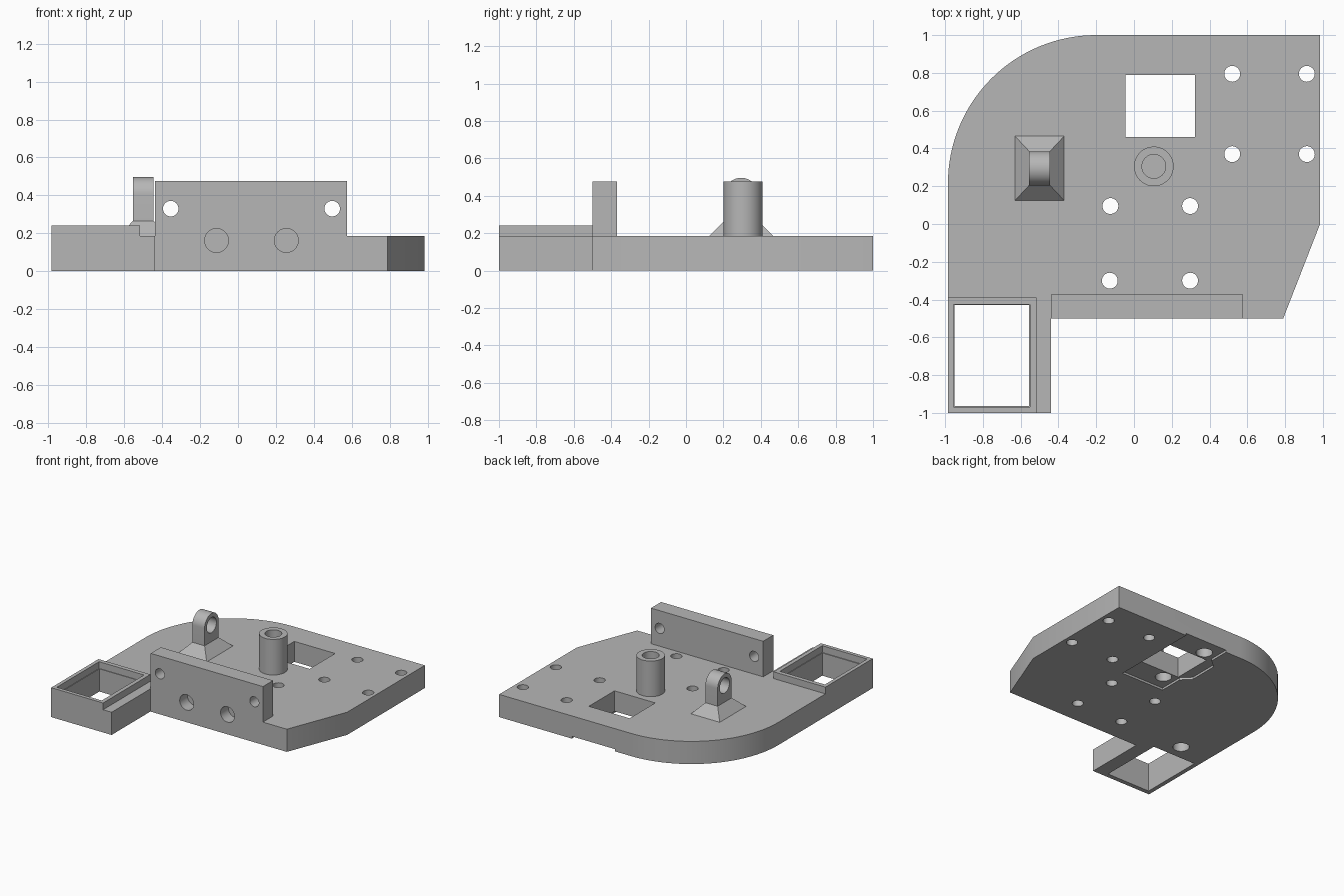
import bpy
import bmesh
from math import radians, sin, cos, pi
from mathutils import Matrix

if "Cube" in bpy.data.objects:
    bpy.data.objects.remove(bpy.data.objects["Cube"])

grey = bpy.data.materials.new("plain grey")
grey.use_nodes = True
tone = (0.47, 0.47, 0.47, 1)
grey.diffuse_color = tone
grey.node_tree.nodes["Principled BSDF"].inputs["Base Color"].default_value = tone


def finish(name, bm):
    bmesh.ops.recalc_face_normals(bm, faces=bm.faces)
    mesh = bpy.data.meshes.new(name)
    bm.to_mesh(mesh)
    bm.free()
    mesh.materials.append(grey)
    obj = bpy.data.objects.new(name, mesh)
    bpy.context.collection.objects.link(obj)
    return obj


def prism(name, outline, low, high, axis="z"):
    """Extrude an outline along z, or a (y, z) outline along x."""
    place = (lambda p, h: (p[0], p[1], h)) if axis == "z" else (lambda p, h: (h, p[0], p[1]))
    bm = bmesh.new()
    face = bm.faces.new([bm.verts.new(place(p, low)) for p in outline])
    extruded = bmesh.ops.extrude_face_region(bm, geom=[face])["geom"]
    shift = Matrix.Translation(place((0, 0), high - low))
    bmesh.ops.transform(bm, matrix=shift, verts=[v for v in extruded if isinstance(v, bmesh.types.BMVert)])
    return finish(name, bm)


def box(name, x, y, z):
    return prism(name, [(x[0], y[0]), (x[1], y[0]), (x[1], y[1]), (x[0], y[1])], *z)


def rod(name, centre, radius, length, axis="z"):
    turn = {"x": Matrix.Rotation(pi / 2, 4, "Y"), "y": Matrix.Rotation(pi / 2, 4, "X"), "z": Matrix()}[axis]
    bm = bmesh.new()
    bmesh.ops.create_cone(bm, cap_ends=True, segments=40, radius1=radius, radius2=radius,
                          depth=length, matrix=Matrix.Translation(centre) @ turn)
    return finish(name, bm)


def arc(cx, cy, r, start, end, steps):
    angles = [radians(start + (end - start) * i / steps) for i in range(steps + 1)]
    return [(cx + r * cos(a), cy + r * sin(a)) for a in angles]


def cut(targets, cutters):
    for target in targets:
        bpy.context.view_layer.objects.active = target
        for cutter in cutters:
            mod = target.modifiers.new("cut", "BOOLEAN")
            mod.operation = "DIFFERENCE"
            mod.solver = "EXACT"
            mod.object = cutter
            bpy.ops.object.modifier_apply(modifier=mod.name)
    for cutter in cutters:
        bpy.data.objects.remove(cutter)


TOP = 0.185

# Base plate with one rounded corner, one clipped corner and a front tab
outline = [(-0.985, -1), (-0.44, -1), (-0.44, -0.5), (0.79, -0.5), (0.985, 0), (0.985, 1)]
outline += arc(-0.2, 0.215, 0.785, 90, 180, 32)
plate = prism("base_plate", outline, 0, TOP)

# Upright front wall, raised tray rim
wall = box("front_wall", (-0.437, 0.575), (-0.5, -0.37), (TOP, 0.475))
rim = box("tray_rim", (-0.985, -0.517), (-1, -0.39), (TOP, 0.24))

# Hollow post
post = rod("hollow_post", (0.105, 0.305, 0.33), 0.105, 0.29)
cut([post], [rod("bore", (0.105, 0.305, 0.4), 0.063, 0.36)])

# Lug with a rounded top and a cross hole
lug_outline = [(0.205, 0.265), (0.385, 0.265)] + arc(0.295, 0.406, 0.09, 0, 180, 24)
lug = prism("lug", lug_outline, -0.555, -0.445, axis="x")
cut([lug], [rod("bore", (-0.5, 0.295, 0.4), 0.062, 0.3, "x")])

# Sloped foot under the lug
foot = box("lug_foot", (-0.63, -0.37), (0.125, 0.465), (TOP, 0.265))
for v in foot.data.vertices:
    if v.co.z > 0.2:
        v.co.x = -0.555 if v.co.x < -0.5 else -0.445
        v.co.y = 0.205 if v.co.y < 0.295 else 0.385

# Tray opening through rim and plate, with a fine ledge
cut([rim], [box("opening", (-0.955, -0.55), (-0.97, -0.425), (0.1, 0.3))])
cut([plate], [box("opening", (-0.95, -0.555), (-0.963, -0.43), (-0.1, 0.3))])

# Shallow recess underneath, open at the back edge
recess = [(0.33, 0.26), (0.33, 1.1), (-0.06, 1.1), (-0.06, 0.83), (-0.13, 0.77),
          (-0.13, 0.53), (-0.06, 0.46), (-0.06, 0.26)]
cut([plate], [prism("recess", recess, -0.1, 0.018)])

# Square window and through holes
holes = [box("window", (-0.045, 0.323), (0.46, 0.79), (-0.1, 0.3))]
for x, y in [(0.52, 0.795), (0.915, 0.795), (0.52, 0.37), (0.915, 0.37),
             (-0.125, 0.095), (0.297, 0.095), (-0.128, -0.3), (0.297, -0.3)]:
    holes.append(rod("hole", (x, y, 0.1), 0.042, 0.4))

# Blind holes underneath
for x, y in [(0.04, 0.39), (0.04, 0.865), (-0.715, -0.305)]:
    holes.append(rod("blind_hole", (x, y, 0), 0.062, 0.25))
cut([plate], holes)

# Small through holes and larger blind holes in the wall
cut([wall], [rod("hole", (x, -0.43, 0.33), 0.041, 0.4, "y") for x in (-0.355, 0.497)])
cut([wall, plate], [rod("blind_hole", (x, -0.5, 0.162), 0.063, 0.2, "y") for x in (-0.113, 0.255)])

# Smooth the curved faces and keep the edges sharp
bpy.ops.object.select_all(action="DESELECT")
for part in (plate, wall, rim, post, lug, foot):
    part.select_set(True)
bpy.context.view_layer.objects.active = plate
bpy.ops.object.shade_smooth_by_angle(angle=radians(30))
